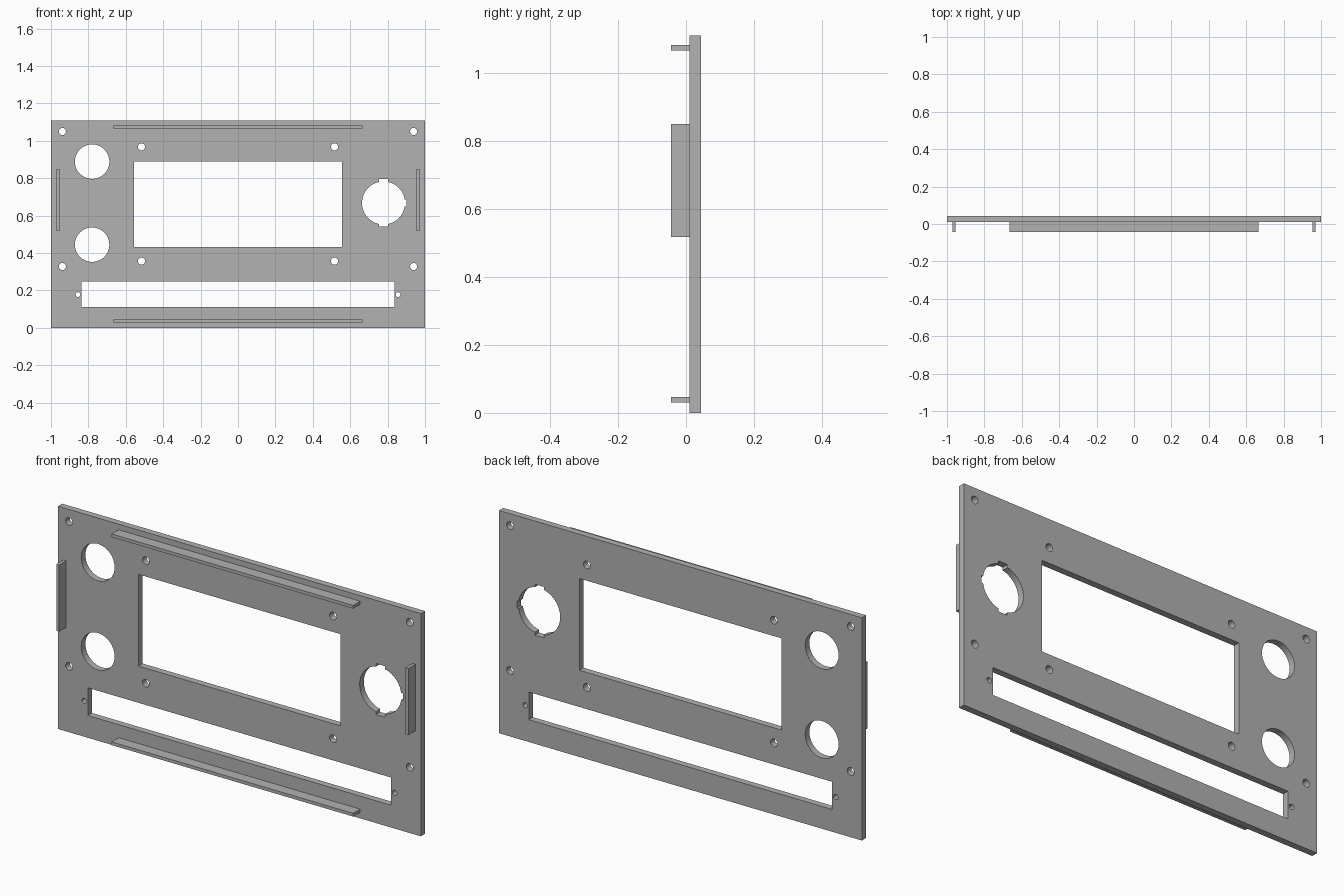
import bpy, bmesh
from math import asin, cos, sin, pi, radians
from mathutils import Matrix, Vector

if "Cube" in bpy.data.objects:
    bpy.data.objects.remove(bpy.data.objects["Cube"], do_unlink=True)

HEIGHT = 1.11
FRONT, FACE, BACK = -0.044, 0.011, 0.044   # rib tips, panel front, panel back

grey = bpy.data.materials.new("plain grey")
grey.use_nodes = True
colour = (0.445, 0.445, 0.445, 1)
grey.diffuse_color = colour
grey.node_tree.nodes["Principled BSDF"].inputs["Base Color"].default_value = colour


# Outline helpers, all in the panel plane (x, z)
def rect(x0, x1, z0, z1):
    return [(x0, z0), (x1, z0), (x1, z1), (x0, z1)]


def circle(x, z, r, n):
    return [(x + r * cos(2 * pi * i / n), z + r * sin(2 * pi * i / n)) for i in range(n)]


def notched_circle(x, z, r, notches, step=radians(6)):
    """Circle with square keyways, given as (angle, half width, reach)."""
    pts = []
    for i, (angle, w, reach) in enumerate(notches):
        a, h = radians(angle), asin(w / r)
        for u, v in ((r * cos(h), -w), (reach, -w), (reach, w), (r * cos(h), w)):
            pts.append((x + u * cos(a) - v * sin(a), z + u * sin(a) + v * cos(a)))
        # arc up to the next keyway
        nxt, nw, _ = notches[(i + 1) % len(notches)]
        start, end = a + h, radians(nxt) - asin(nw / r)
        if end < start:
            end += 2 * pi
        count = round((end - start) / step)
        for k in range(1, count):
            t = start + (end - start) * k / count
            pts.append((x + r * cos(t), z + r * sin(t)))
    return pts


def plate(name, outlines, y0, y1):
    """Extrude the first outline, with the others as holes, from y0 to y1."""
    curve = bpy.data.curves.new(name, "CURVE")
    curve.dimensions = "2D"
    curve.fill_mode = "BOTH"
    curve.extrude = (y1 - y0) / 2
    for outline in outlines:
        spline = curve.splines.new("POLY")
        spline.points.add(len(outline) - 1)
        for p, (x, z) in zip(spline.points, outline):
            p.co = (x, z, 0, 1)
        spline.use_cyclic_u = True
    helper = bpy.data.objects.new(name + " outline", curve)
    bpy.context.scene.collection.objects.link(helper)
    bpy.context.view_layer.update()
    mesh = bpy.data.meshes.new_from_object(
        helper.evaluated_get(bpy.context.evaluated_depsgraph_get()))
    bpy.data.objects.remove(helper, do_unlink=True)

    # stand the plate upright and weld it
    mesh.transform(Matrix.Translation(Vector((0, (y0 + y1) / 2, 0))) @ Matrix.Rotation(pi / 2, 4, "X"))
    bm = bmesh.new()
    bm.from_mesh(mesh)
    bmesh.ops.remove_doubles(bm, verts=bm.verts, dist=1e-5)
    bmesh.ops.recalc_face_normals(bm, faces=bm.faces)
    bm.to_mesh(mesh)
    bm.free()

    mesh.name = name
    mesh.materials.clear()
    mesh.materials.append(grey)
    obj = bpy.data.objects.new(name, mesh)
    bpy.context.scene.collection.objects.link(obj)
    bpy.ops.object.select_all(action="DESELECT")
    obj.select_set(True)
    bpy.context.view_layer.objects.active = obj
    bpy.ops.object.shade_smooth_by_angle(angle=radians(30))
    return obj


# Panel outline and its openings
outlines = [
    rect(-1, 1, 0, HEIGHT),
    rect(-0.557, 0.557, 0.432, 0.889),          # display window
    rect(-0.836, 0.836, 0.111, 0.249),          # long lower slot
    circle(-0.78, 0.889, 0.092, 64),            # upper round opening
    circle(-0.78, 0.445, 0.092, 64),            # lower round opening
    notched_circle(0.778, 0.668, 0.115,
                   [(0, 0.018, 0.124), (90, 0.025, 0.127), (270, 0.025, 0.127)]),
]

# Screw holes, mirrored left and right
for side in (-1, 1):
    for x, z, r in ((0.939, 1.05, 0.019), (0.939, 0.328, 0.019),
                    (0.516, 0.968, 0.019), (0.516, 0.357, 0.019),
                    (0.856, 0.178, 0.013)):
        outlines.append(circle(side * x, z, r, 32))

plate("panel", outlines, FACE, BACK)

# Locating ribs on the front face
plate("top_rib", [rect(-0.666, 0.666, 1.066, 1.082)], FRONT, FACE)
plate("bottom_rib", [rect(-0.666, 0.666, 0.03, 0.046)], FRONT, FACE)
plate("right_rib", [rect(-0.971, -0.955, 0.518, 0.85)], FRONT, FACE)
plate("left_rib", [rect(0.955, 0.971, 0.518, 0.85)], FRONT, FACE)
